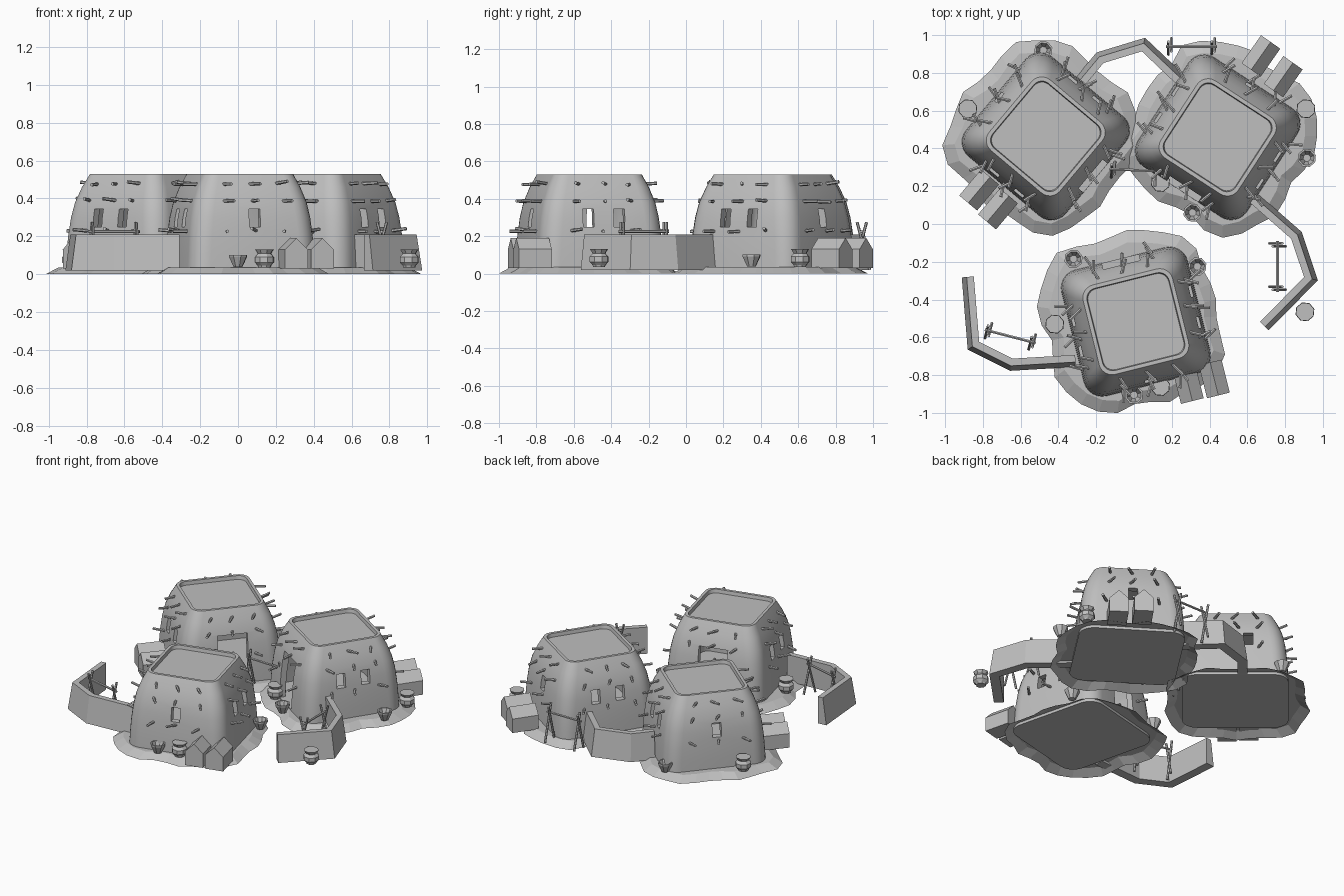
import bpy, bmesh, math, random
from math import sin, cos, pi, radians
from mathutils import Vector, Matrix

random.seed(4)
cube = bpy.data.objects.get("Cube")
if cube:
    bpy.data.objects.remove(cube, do_unlink=True)

clay = bpy.data.materials.new("clay_grey")
clay.use_nodes = True
clay.diffuse_color = (0.52, 0.52, 0.52, 1)
clay.node_tree.nodes["Principled BSDF"].inputs["Base Color"].default_value = (0.52, 0.52, 0.52, 1)


def finish(bm, name, loc=(0, 0, 0), rot=0, fix=True):
    if fix:
        bmesh.ops.recalc_face_normals(bm, faces=bm.faces)
    me = bpy.data.meshes.new(name)
    bm.to_mesh(me)
    bm.free()
    me.materials.append(clay)
    ob = bpy.data.objects.new(name, me)
    bpy.context.collection.objects.link(ob)
    ob.location = loc
    ob.rotation_euler.z = rot
    return ob


def loft(bm, rings, flip=False, bottom=True):
    """Skin a stack of point rings and cap the ends."""
    vs = [[bm.verts.new(p) for p in r] for r in rings]
    n = len(vs[0])
    faces = [bm.faces.new((a[i], a[(i + 1) % n], b[(i + 1) % n], b[i]))
             for a, b in zip(vs, vs[1:]) for i in range(n)]
    faces.append(bm.faces.new(vs[-1]))
    if bottom:
        faces.append(bm.faces.new(vs[0][::-1]))
    if flip:
        bmesh.ops.reverse_faces(bm, faces=faces)


def rounded_square(side, r, z, seg=6):
    h = side / 2 - r
    pts = []
    for k in range(4):
        cx, cy = h * (1 if k in (0, 3) else -1), h * (1 if k < 2 else -1)
        for i in range(seg + 1):
            a = (k + i / seg) * pi / 2
            pts.append((cx + r * cos(a), cy + r * sin(a), z))
    return pts


def box(bm, lo, hi):
    c = [(a + b) / 2 for a, b in zip(lo, hi)]
    s = [b - a for a, b in zip(lo, hi)]
    bmesh.ops.create_cube(bm, size=1, matrix=Matrix.Translation(c) @ Matrix.Diagonal((*s, 1)))


def stick(bm, a, b, r=0.008):
    a, b = Vector(a), Vector(b)
    m = Matrix.Translation((a + b) / 2) @ (b - a).to_track_quat('Z', 'Y').to_matrix().to_4x4()
    bmesh.ops.create_cone(bm, cap_ends=True, segments=6, radius1=r, radius2=r,
                          depth=(b - a).length, matrix=m)


# Wall profile: height, side length, corner radius
PROFILE = [(0.015, 0.69, 0.10), (0.1, 0.683, 0.10), (0.2, 0.67, 0.10), (0.3, 0.648, 0.10),
           (0.38, 0.615, 0.095), (0.46, 0.557, 0.085), (0.53, 0.488, 0.07)]


def side_at(z):
    for (z0, s0, _), (z1, s1, _) in zip(PROFILE, PROFILE[1:]):
        if z <= z1:
            return s0 + (s1 - s0) * (z - z0) / (z1 - z0)


def hut(tag, loc, rot, mound):
    # Hollow shell with a rimmed, sunken roof
    bm = bmesh.new()
    rings = [rounded_square(s, r, z) for z, s, r in PROFILE]
    rings += [rounded_square(0.448, 0.055, 0.53), rounded_square(0.44, 0.055, 0.505)]
    loft(bm, rings)
    loft(bm, [rounded_square(side_at(z) - 0.08, 0.06, z) for z in (0.041, 0.2, 0.38, 0.46)], True)
    body = finish(bm, tag + "_hut_body", loc, rot, fix=False)
    # Window and door openings
    bm = bmesh.new()
    for y in (-0.085, 0.085):
        box(bm, (-0.5, y - 0.03, 0.25), (0.5, y + 0.03, 0.345))
    box(bm, (-0.03, -0.5, 0.25), (0.03, -0.2, 0.345))
    box(bm, (-0.1, 0.2, 0.043), (0.1, 0.5, 0.37))
    cutter = finish(bm, tag + "_opening_cutter", loc, rot)
    cutter.hide_render = True
    mod = body.modifiers.new("openings", 'BOOLEAN')
    mod.operation = 'DIFFERENCE'
    mod.solver = 'EXACT'
    mod.object = cutter
    bpy.ops.object.select_all(action='DESELECT')
    body.select_set(True)
    bpy.context.view_layer.objects.active = body
    bpy.ops.object.modifier_apply(modifier=mod.name)
    bpy.data.objects.remove(cutter, do_unlink=True)
    bpy.ops.object.shade_smooth_by_angle(angle=radians(32))

    # Wooden pegs in three rows on every side
    bm = bmesh.new()
    for k in range(4):
        turn = Matrix.Rotation(k * pi / 2, 3, 'Z')
        for z in (0.23, 0.39, 0.48):
            for off in (-0.17, 0, 0.17):
                if k == 1 and off == 0 and z < 0.3:
                    continue
                o = off * side_at(z) / 0.66 + random.uniform(-0.015, 0.015)
                h = side_at(z) / 2
                sway = random.choice((-1, 1)) * random.uniform(0.01, 0.03)
                stick(bm, turn @ Vector((h - 0.03, o - sway, z - 0.004)),
                      turn @ Vector((h + 0.067, o + sway, z + random.uniform(-0.008, 0.012))), 0.009)
    finish(bm, tag + "_hut_pegs", loc, rot)

    # Uneven earth mound, open underneath
    bm = bmesh.new()
    n = 32
    turns = [2 * pi * i / n for i in range(n)]
    rad = [0.487 - 0.035 * cos(4 * a) + 0.014 * cos(9 * a) + random.uniform(-0.012, 0.012) for a in turns]
    rings = [[((r - inset) * cos(a), (r - inset) * sin(a), z) for a, r in zip(turns, rad)]
             for inset, z in ((0, 0), (0.065, 0.035))]
    loft(bm, rings, bottom=False)
    finish(bm, tag + "_mound", mound, rot, fix=False)


HUTS = {"left_back": ((0.443, 0.459, 0), 147, (0.462, 0.46, 0)),
        "right_back": ((-0.467, 0.464, 0), -130, (-0.478, 0.464, 0)),
        "front": ((0.01, -0.517, 0), 14, (-0.015, -0.512, 0))}
for tag, (loc, deg, mound) in HUTS.items():
    hut(tag, loc, radians(deg), mound)


# Gabled ovens, in pairs beside each hut
def oven(name, x, y, deg):
    bm = bmesh.new()
    outline = [(-0.062, 0.03), (0.062, 0.03), (0.062, 0.13), (0, 0.19), (-0.062, 0.13)]
    loft(bm, [[(px, py, pz) for px, pz in outline] for py in (-0.09, 0.09)])
    finish(bm, name, (x, y, 0), radians(deg))


for i, (x, y, deg) in enumerate([(0.287, -0.85, 14), (0.425, -0.82, 14), (-0.82, 0.18, -40),
                                 (-0.72, 0.08, -40), (0.672, 0.89, -35), (0.79, 0.78, -35)]):
    oven(f"oven_{i + 1}", x, y, deg)


# Low courtyard walls with a sloping outer side, on the right along the path
def low_wall(name, path, half=0.032, slope=0.026, z0=0.02, z1=0.21):
    pts = [Vector(p) for p in path]
    rings = []
    for i, p in enumerate(pts):
        d0 = (p - pts[max(i - 1, 0)]).normalized()
        d1 = (pts[min(i + 1, len(pts) - 1)] - p).normalized()
        d = (d0 + d1).normalized()
        side = Vector((-d.y, d.x)) / max(d.dot(d1 if d1.length else d0), 0.5)
        inner, outer, crest = p + side * half, p - side * half, p - side * (half - slope)
        rings.append([(*inner, z0), (*outer, z0), (*crest, z1), (*inner, z1)])
    bm = bmesh.new()
    loft(bm, rings)
    finish(bm, name)


low_wall("back_wall", [(0.24, 0.77), (0.05, 0.95), (-0.18, 0.88), (-0.28, 0.76)])
low_wall("left_wall", [(0.69, -0.54), (0.937, -0.29), (0.86, -0.06), (0.62, 0.15)])
low_wall("right_wall", [(-0.88, -0.28), (-0.85, -0.645), (-0.65, -0.745), (-0.31, -0.725)])


# Drying racks: crossed legs joined by a pole
def rack(name, a, b):
    a, b = Vector((*a, 0)), Vector((*b, 0))
    d = (b - a).normalized()
    side = Vector((-d.y, d.x, 0)) * 0.042
    bm = bmesh.new()
    for p in (a + d * 0.02, b - d * 0.02):
        for s in (-1, 1):
            shift = d * 0.008 * s
            stick(bm, p + side * s + shift + Vector((0, 0, 0.02)),
                  p - side * s * 0.6 + shift + Vector((0, 0, 0.275)))
    stick(bm, a + Vector((0, 0, 0.225)), b + Vector((0, 0, 0.225)))
    finish(bm, name)


rack("back_rack", (0.17, 0.94), (0.44, 0.94))
rack("left_rack", (0.76, -0.09), (0.76, -0.36))
rack("right_rack", (-0.79, -0.56), (-0.52, -0.63))
rack("middle_rack", (-0.13, 0.29), (0.16, 0.28))


# Pottery turned from simple profiles
JAR = [(0.033, 0.035), (0.036, 0.045), (0.052, 0.062), (0.052, 0.09), (0.036, 0.108), (0.05, 0.13)]
BOWL = [(0.024, 0.037), (0.05, 0.092), (0.05, 0.102), (0.04, 0.102), (0.02, 0.05)]


def pot(name, profile, x, y):
    bm = bmesh.new()
    loft(bm, [[(r * cos(k * pi / 4), r * sin(k * pi / 4), z) for k in range(8)] for r, z in profile])
    finish(bm, name, (x, y, 0), 0.3)


for i, (x, y) in enumerate([(-0.88, 0.61), (0.91, 0.61), (0.14, 0.22), (-0.42, -0.53),
                            (0.14, -0.86), (0.905, -0.465)]):
    pot(f"jar_{i + 1}", JAR, x, y)
for i, (x, y) in enumerate([(-0.48, 0.92), (0.915, 0.35), (0.31, 0.06), (-0.32, -0.185),
                            (0.335, -0.225), (0.0, -0.905)]):
    pot(f"bowl_{i + 1}", BOWL, x, y)
